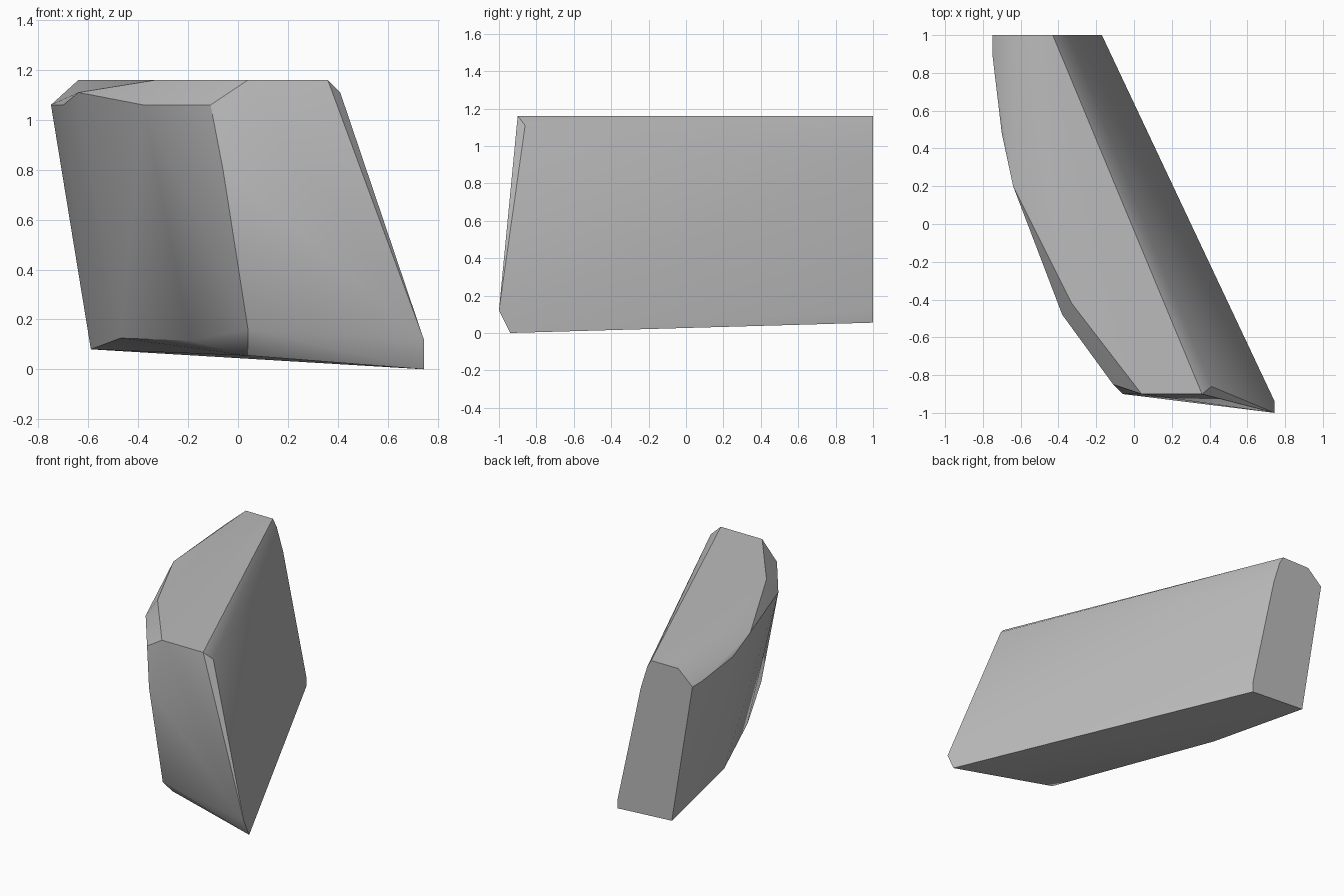
import bpy
import bmesh
import math

default_cube = bpy.data.objects.get("Cube")
if default_cube:
    bpy.data.objects.remove(default_cube, do_unlink=True)


def make_material(name, value):
    """Flat neutral material with the same viewport and render colour."""
    material = bpy.data.materials.new(name)
    material.use_nodes = True
    colour = (value, value, value, 1)
    material.diffuse_color = colour
    material.node_tree.nodes["Principled BSDF"].inputs["Base Color"].default_value = colour
    return material


# Flat cut at the back of the stone, as an x/z profile
back_profile = [(-.75, 1.06), (-.64, 1.16), (-.43, 1.16), (-.4, 1.11),
                (-.35, .95), (-.17, .12), (-.17, .055), (-.59, .08)]
back_end = [(x, 1, z) for x, z in back_profile]

# Front end: upper ridge corners, slanted left edge and low right tip
front_end = [(.36, -.9, 1.16), (.41, -.86, 1.11), (.04, -.9, 1.16),
             (-.11, -.85, 1.06), (-.06, -.9, .8), (.04, -.89, .16),
             (.04, -.78, .055), (.745, -1, .12), (.745, -.94, 0)]

# Left flank: chipped upper rim and undercut lower rim
upper_rim = [(-.33, -.42, 1.16), (-.38, -.48, 1.06), (-.64, .2, 1.11),
             (-.7, .48, 1.06), (-.75, .9, 1.06)]
lower_rim = [(-.19, -.41, .115), (-.47, .25, .125)]

# Wrap the corners into one faceted solid
bm = bmesh.new()
for corner in back_end + front_end + upper_rim + lower_rim:
    bm.verts.new(corner)
bmesh.ops.convex_hull(bm, input=list(bm.verts))
loose = [v for v in bm.verts if not v.link_faces]
bmesh.ops.delete(bm, geom=loose, context="VERTS")
bmesh.ops.dissolve_limit(bm, angle_limit=math.radians(1),
                         verts=list(bm.verts), edges=list(bm.edges))
bmesh.ops.recalc_face_normals(bm, faces=list(bm.faces))

mesh = bpy.data.meshes.new("stone_slab")
bm.to_mesh(mesh)
bm.free()
mesh.materials.append(make_material("stone_grey", .5))
stone = bpy.data.objects.new("stone_slab", mesh)
bpy.context.collection.objects.link(stone)

# Soften shallow bends, keep the chipped edges crisp
bpy.ops.object.select_all(action="DESELECT")
stone.select_set(True)
bpy.context.view_layer.objects.active = stone
bpy.ops.object.shade_smooth_by_angle(angle=math.radians(30))
